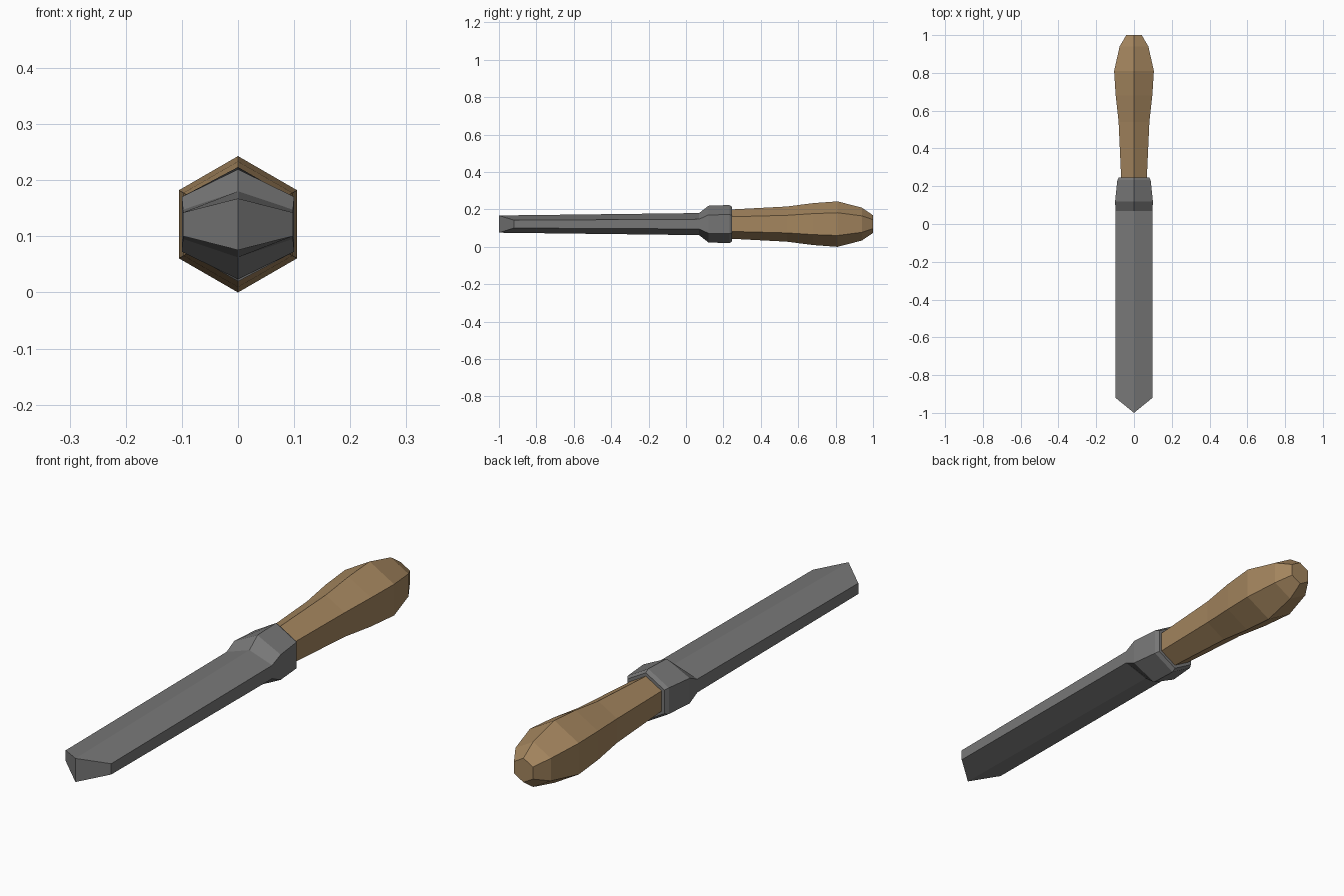
import bpy, bmesh, math

if "Cube" in bpy.data.objects:
    bpy.data.objects.remove(bpy.data.objects["Cube"])

CZ = 0.1215  # height of the long axis
C30 = math.cos(math.radians(30))


def material(name, rgb):
    m = bpy.data.materials.new(name)
    m.diffuse_color = (*rgb, 1)
    m.use_nodes = True
    m.node_tree.nodes["Principled BSDF"].inputs["Base Color"].default_value = m.diffuse_color
    return m


def regular(y, r):
    """Regular hexagon section with points up and down."""
    return (y, r * C30, r, r / 2, y)


def loft(name, sections, mat):
    """Skin hexagons given as (side y, half width, half height, side half height, ridge y)."""
    bm = bmesh.new()
    rings = []
    for y, w, h, s, ridge_y in sections:
        pts = [(0, ridge_y, h), (w, y, s), (w, y, -s), (0, ridge_y, -h), (-w, y, -s), (-w, y, s)]
        rings.append([bm.verts.new((x, yy, CZ + z)) for x, yy, z in pts])
    for a, b in zip(rings, rings[1:]):
        for i in range(6):
            j = (i + 1) % 6
            bm.faces.new((a[i], a[j], b[j], b[i]))
    # front cap as two halves so a pointed end folds along its centre
    f = rings[0]
    bm.faces.new((f[0], f[1], f[2], f[3]))
    bm.faces.new((f[0], f[3], f[4], f[5]))
    bm.faces.new(rings[-1])
    bmesh.ops.recalc_face_normals(bm, faces=bm.faces)
    me = bpy.data.meshes.new(name)
    bm.to_mesh(me)
    bm.free()
    me.materials.append(mat)
    ob = bpy.data.objects.new(name, me)
    bpy.context.collection.objects.link(ob)
    return ob


steel = material("grey steel", (0.185, 0.185, 0.185))
wood = material("brown wood", (0.37, 0.235, 0.112))

# pointed blade flowing into the collar
loft("blade_and_collar", [
    (-0.92, 0.098, 0.046, 0.021, -1.0),
    (0.07, 0.098, 0.059, 0.026, 0.07),
    (0.12, 0.10, 0.098, 0.049, 0.12),
    regular(0.232, 0.102),
    regular(0.247, 0.092),
], steel)

# turned handle
loft("handle", [
    regular(0.235, 0.078),
    regular(0.54, 0.094),
    regular(0.68, 0.112),
    regular(0.81, 0.1215),
    regular(0.94, 0.088),
    regular(1.0, 0.047),
], wood)
